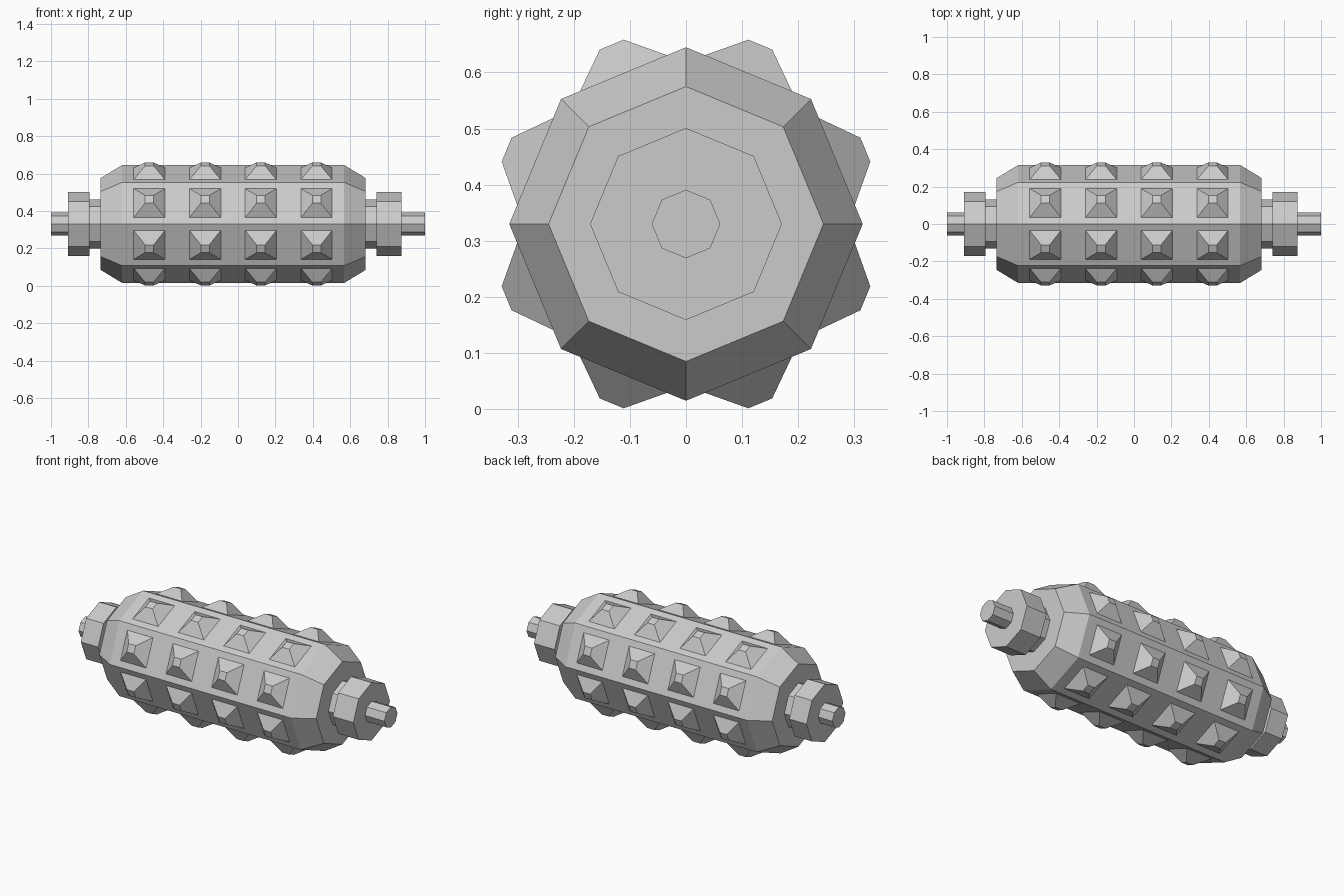
import bpy, bmesh
from math import sin, cos, pi
from mathutils import Matrix, Vector

if "Cube" in bpy.data.objects:
    bpy.data.objects.remove(bpy.data.objects["Cube"], do_unlink=True)

SIDES = 8
AXIS_Z = 0.33
DRUM_R = 0.315

steel = bpy.data.materials.new("grey_steel")
steel.use_nodes = True
grey = (0.6, 0.6, 0.6, 1)
steel.diffuse_color = grey
steel.node_tree.nodes["Principled BSDF"].inputs["Base Color"].default_value = grey


def finish(name, bm):
    """Turn a bmesh into a flat-shaded object on the roller axis."""
    bmesh.ops.recalc_face_normals(bm, faces=bm.faces)
    mesh = bpy.data.meshes.new(name)
    bm.to_mesh(mesh)
    bm.free()
    mesh.materials.append(steel)
    obj = bpy.data.objects.new(name, mesh)
    obj.location.z = AXIS_Z
    bpy.context.collection.objects.link(obj)


def turned(name, profile):
    """Eight-sided solid around the x axis from (x, radius) pairs."""
    bm = bmesh.new()
    rings = []
    for x, r in profile:
        angles = [2 * pi * i / SIDES for i in range(SIDES)]
        rings.append([bm.verts.new((x, r * sin(a), r * cos(a))) for a in angles])
    for a, b in zip(rings, rings[1:]):
        for i in range(SIDES):
            j = (i + 1) % SIDES
            bm.faces.new((a[i], a[j], b[j], b[i]))
    bm.faces.new(rings[0])
    bm.faces.new(rings[-1])
    finish(name, bm)


# Drum with bevelled ends
turned("drum", [(-0.735, 0.245), (-0.62, DRUM_R), (0.568, DRUM_R), (0.683, 0.245)])

# Collars, flanges and axle pins at both ends
turned("right_collar", [(-0.8, 0.131), (-0.735, 0.131)])
turned("right_flange", [(-0.908, 0.171), (-0.795, 0.171)])
turned("right_axle_pin", [(-1, 0.061), (-0.9, 0.061)])
turned("left_collar", [(0.683, 0.131), (0.745, 0.131)])
turned("left_flange", [(0.74, 0.171), (0.874, 0.171)])
turned("left_axle_pin", [(0.87, 0.061), (1, 0.061)])

# Blunt pyramid studs, four along every flat of the drum
flat = DRUM_R * cos(pi / SIDES)
corners = [(-1, -1), (1, -1), (1, 1), (-1, 1)]
bm = bmesh.new()
for side in range(SIDES):
    turn = Matrix.Rotation(2 * pi * (side + 0.5) / SIDES, 3, "X")
    for k in range(4):
        x = -0.474 + 0.298 * k
        base, top = [
            [bm.verts.new(turn @ Vector((x + u * h, v * h, z))) for u, v in corners]
            for h, z in ((0.086, flat - 0.002), (0.023, 0.346))]
        for i in range(4):
            j = (i + 1) % 4
            bm.faces.new((base[i], base[j], top[j], top[i]))
        bm.faces.new(top)
        bm.faces.new(base[::-1])
finish("studs", bm)
